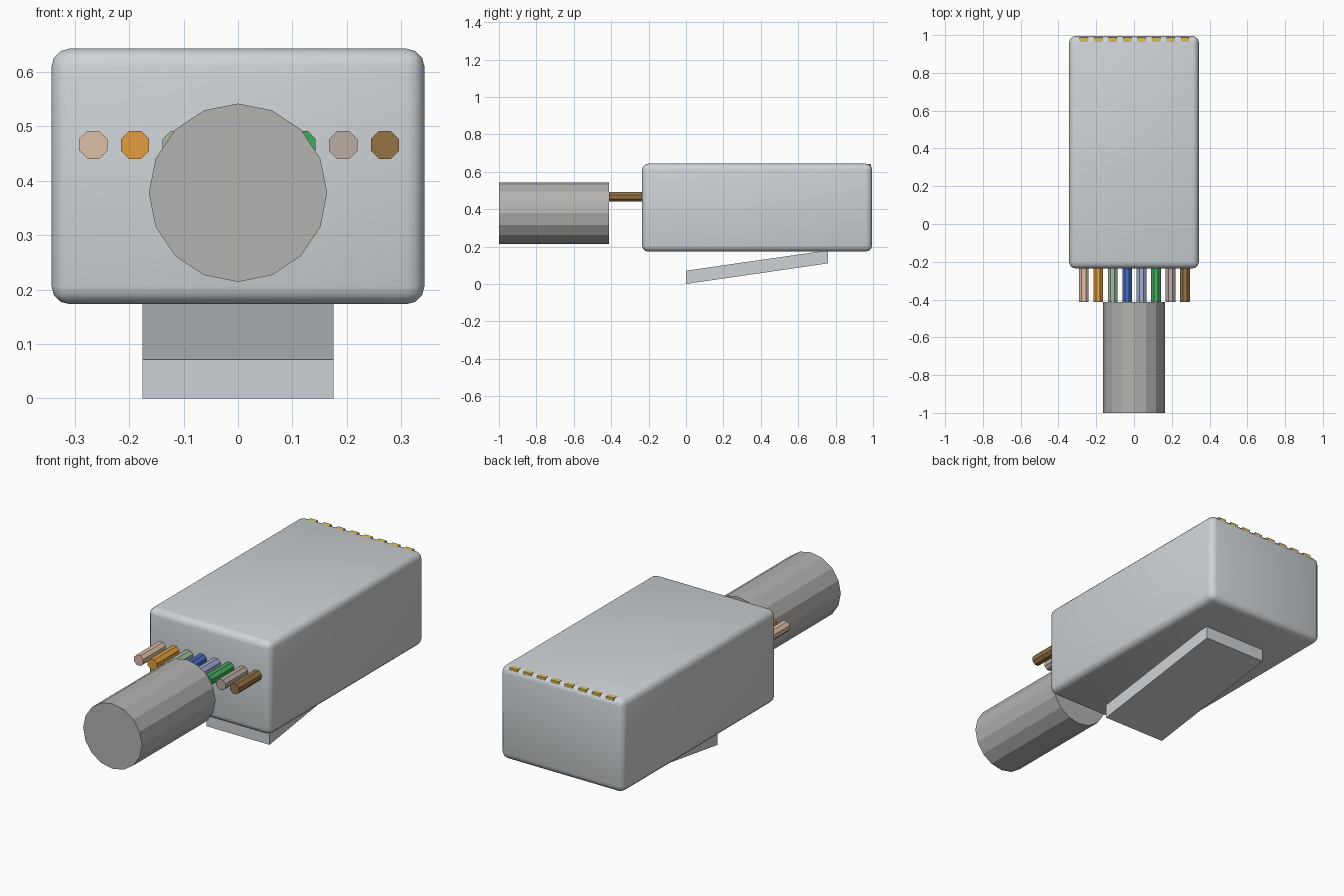
import bpy, math

if "Cube" in bpy.data.objects:
    bpy.data.objects.remove(bpy.data.objects["Cube"])


def colour(obj, name, rgb):
    mat = bpy.data.materials.get(name) or bpy.data.materials.new(name)
    mat.diffuse_color = (*rgb, 1)
    mat.use_nodes = True
    mat.node_tree.nodes["Principled BSDF"].inputs["Base Color"].default_value = mat.diffuse_color
    obj.data.materials.append(mat)


def box(name, x, y, z):
    bpy.ops.mesh.primitive_cube_add(size=1, location=[sum(r) / 2 for r in (x, y, z)])
    obj = bpy.context.object
    obj.name = name
    obj.scale = [r[1] - r[0] for r in (x, y, z)]
    bpy.ops.object.transform_apply(location=False, rotation=False, scale=True)
    return obj


def rod(name, sides, radius, x, z, y0, y1, turn=0):
    bpy.ops.mesh.primitive_cylinder_add(
        vertices=sides, radius=radius, depth=y1 - y0,
        location=(x, (y0 + y1) / 2, z), rotation=(math.pi / 2, turn, 0))
    bpy.context.object.name = name
    return bpy.context.object


PLASTIC = (0.62, 0.65, 0.67)

# Rounded plug housing
body = box("plug_body", (-0.343, 0.343), (-0.235, 0.995), (0.173, 0.643))
bevel = body.modifiers.new("Bevel", "BEVEL")
bevel.width = 0.033
bevel.segments = 3
bpy.ops.object.modifier_apply(modifier="Bevel")
bpy.ops.object.shade_smooth_by_angle(angle=math.radians(40))
colour(body, "clear_plastic", PLASTIC)

# Slanted locking tab: side profile extruded across x
profile = [(0, 0), (0.76, 0.11), (0.76, 0.18), (0, 0.071)]
verts = [(x, y, z) for x in (-0.176, 0.176) for y, z in profile]
faces = [(3, 2, 1, 0), (4, 5, 6, 7)]
faces += [(i, (i + 1) % 4, (i + 1) % 4 + 4, i + 4) for i in range(4)]
mesh = bpy.data.meshes.new("locking_tab")
mesh.from_pydata(verts, [], faces)
tab = bpy.data.objects.new("locking_tab", mesh)
bpy.context.collection.objects.link(tab)
colour(tab, "clear_plastic", PLASTIC)

# Cable jacket
cable = rod("cable_jacket", 16, 0.164, 0, 0.378, -1.0, -0.413)
colour(cable, "jacket_grey", (0.45, 0.445, 0.44))

# Eight wires, each with a gold contact at the back of the housing
wires = [
    ("pale_orange", (0.72, 0.52, 0.38)), ("orange", (0.75, 0.34, 0.05)),
    ("pale_green", (0.37, 0.50, 0.36)), ("blue", (0.07, 0.15, 0.56)),
    ("pale_blue", (0.36, 0.42, 0.62)), ("green", (0.06, 0.40, 0.12)),
    ("pale_brown", (0.48, 0.42, 0.36)), ("brown", (0.30, 0.17, 0.06)),
]
for i, (name, rgb) in enumerate(wires):
    x = -0.266 + i * 0.0766
    wire = rod("wire_" + name, 8, 0.028, x, 0.466, -0.413, 0.94, math.pi / 8)
    colour(wire, name, rgb)
    contact = box(f"contact_{i + 1}", (x - 0.022, x + 0.022), (0.70, 0.988), (0.47, 0.6425))
    colour(contact, "gold", (0.70, 0.50, 0.12))
